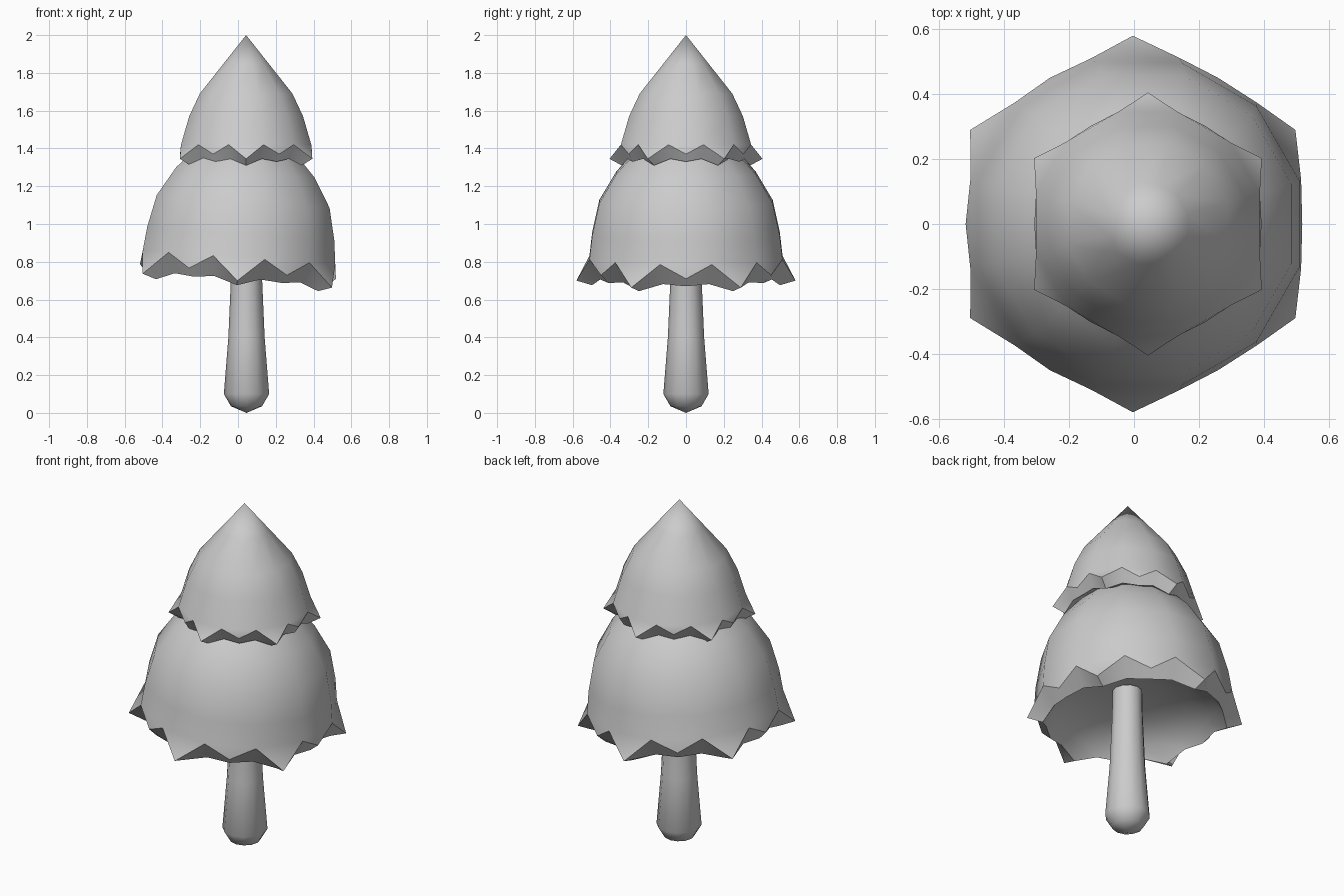
import bpy, bmesh
from math import sin, cos, radians

if "Cube" in bpy.data.objects:
    bpy.data.objects.remove(bpy.data.objects["Cube"])

SIDES = 12


def ring(bm, n, start, rz):
    """Ring of n verts; rz(i) gives radius and height."""
    out = []
    for i in range(n):
        a = radians(start) + radians(360 / n) * i
        r, z = rz(i)
        out.append(bm.verts.new((r * cos(a), r * sin(a), z)))
    return out


def bridge(bm, a, b):
    n = len(a)
    for i in range(n):
        j = (i + 1) % n
        bm.faces.new((a[i], a[j], b[j], b[i]))


def cap(bm, a, z):
    tip = bm.verts.new((0, 0, z))
    n = len(a)
    for i in range(n):
        bm.faces.new((a[i], a[(i + 1) % n], tip))


def finish(bm, name, location, tilt=0, angle=36):
    bmesh.ops.recalc_face_normals(bm, faces=bm.faces)
    me = bpy.data.meshes.new(name)
    bm.to_mesh(me)
    bm.free()
    ob = bpy.data.objects.new(name, me)
    bpy.context.collection.objects.link(ob)
    ob.location = location
    ob.rotation_euler = (0, radians(tilt), 0)
    bpy.ops.object.select_all(action='DESELECT')
    ob.select_set(True)
    bpy.context.view_layer.objects.active = ob
    bpy.ops.object.shade_smooth_by_angle(angle=radians(angle))
    return ob


def foliage(name, dome, top, major, minor, lip, hollow, hollow_top, location, tilt=0):
    """Dome with a ragged hem: 6 long and 6 short flaps, folded under to a hollow."""
    bm = bmesh.new()
    # outer dome, from the hem notches to the tip
    rings = [ring(bm, SIDES, 15, lambda i, p=p: p) for p in dome]
    for a, b in zip(rings, rings[1:]):
        bridge(bm, a, b)
    cap(bm, rings[-1], top)
    # pointed flaps, long ones at 30, 90, 150 ... degrees
    notch = rings[0]
    tips = ring(bm, SIDES, 30, lambda i: minor if i % 2 else major)
    hem = []
    for i in range(SIDES):
        bm.faces.new((notch[i], tips[i], notch[(i + 1) % SIDES]))
        hem += [notch[i], tips[i]]
    # folded lip: notch, long flap, notch, short flap
    inner = ring(bm, 24, 15, lambda i: lip[(0, 1, 0, 2)[i % 4]])
    bridge(bm, hem, inner)
    # hollow underside
    prev = inner
    for p in hollow:
        cur = ring(bm, 24, 15, lambda i: p)
        bridge(bm, prev, cur)
        prev = cur
    cap(bm, prev, hollow_top)
    return finish(bm, name, location, tilt)


# Lower tier, leaning slightly to +x (heights relative to z = 0.75)
foliage("lower_foliage",
        [(.529, .073), (.514, .2), (.475, .37), (.38, .525), (.27, .64)], .83,
        major=(.58, -.05), minor=(.52, -.002),
        lip=[(.47, -.035), (.497, -.074), (.475, -.045)],
        hollow=[(.43, .02), (.3, .09), (.15, .12)], hollow_top=.13,
        location=(0, 0, .75), tilt=4.2)

# Upper tier
foliage("upper_foliage",
        [(.357, 1.42), (.312, 1.57), (.254, 1.69), (.127, 1.845)], 2.0,
        major=(.405, 1.345), minor=(.35, 1.37),
        lip=[(.32, 1.345), (.34, 1.31), (.325, 1.33)],
        hollow=[(.26, 1.365)], hollow_top=1.4,
        location=(.043, 0, 0))

# Trunk with rounded foot
bm = bmesh.new()
profile = [(.082, .035), (.12, .1), (.096, .4), (.083, .7), (.08, .86)]
rings = [ring(bm, SIDES, 0, lambda i, p=p: p) for p in profile]
for a, b in zip(rings, rings[1:]):
    bridge(bm, a, b)
cap(bm, rings[0], 0)
cap(bm, rings[-1], .9)
finish(bm, "trunk", (.045, 0, 0), angle=60)
